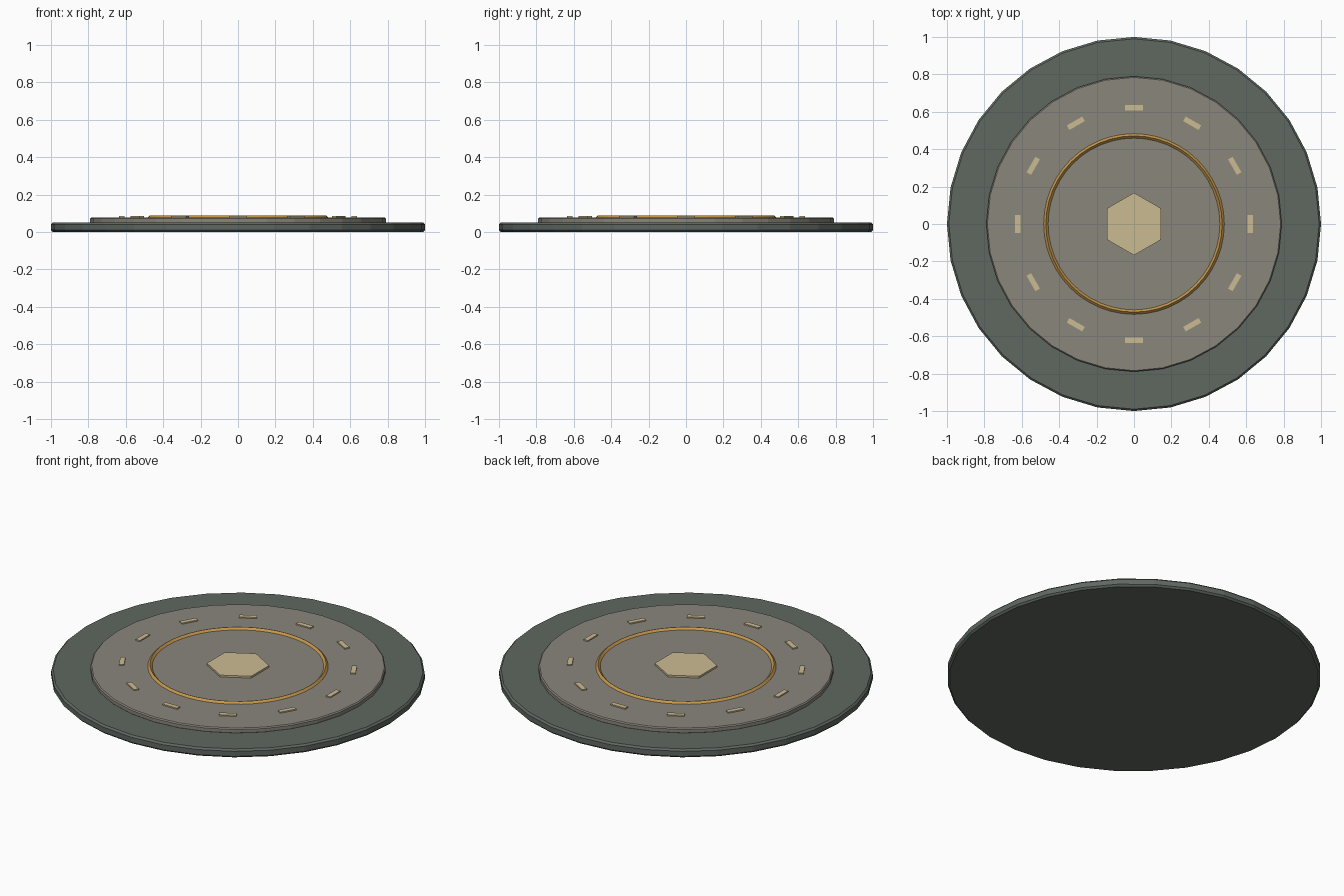
import bpy, math

if "Cube" in bpy.data.objects:
    bpy.data.objects.remove(bpy.data.objects["Cube"])


def material(name, rgb):
    m = bpy.data.materials.new(name)
    m.diffuse_color = (*rgb, 1)
    m.use_nodes = True
    m.node_tree.nodes["Principled BSDF"].inputs["Base Color"].default_value = m.diffuse_color
    return m


GREEN = material("dark grey green", (0.115, 0.138, 0.118))
TAUPE = material("warm grey", (0.255, 0.238, 0.203))
GOLD = material("gold", (0.56, 0.31, 0.07))
SAND = material("pale sand", (0.60, 0.50, 0.29))


def finish(name, mat, bevel=0):
    ob = bpy.context.object
    ob.name = name
    ob.data.materials.append(mat)
    bpy.ops.object.transform_apply(location=False, rotation=True, scale=True)
    if bevel:
        b = ob.modifiers.new("edge_bevel", 'BEVEL')
        b.width = bevel
        b.segments = 1
        b.limit_method = 'ANGLE'
        b.angle_limit = math.radians(40)
    return ob


def disc(name, sides, radius, z0, z1, mat, bevel=0):
    bpy.ops.mesh.primitive_cylinder_add(vertices=sides, radius=radius,
                                        depth=z1 - z0, location=(0, 0, (z0 + z1) / 2))
    return finish(name, mat, bevel)


# Stacked discs
disc("base_disc", 32, 1.0, 0.0, 0.05, GREEN, 0.01)
disc("upper_disc", 32, 0.79, 0.045, 0.077, TAUPE, 0.006)

# Raised ring with a diamond cross-section
bpy.ops.mesh.primitive_torus_add(major_radius=0.471, minor_radius=0.016,
                                 major_segments=48, minor_segments=4,
                                 location=(0, 0, 0.073))
finish("gold_ring", GOLD)

# Hexagonal centre plate, corners pointing along y
disc("centre_hexagon", 6, 0.167, 0.07, 0.088, SAND)

# Twelve tangential markers
for i in range(12):
    a = i * math.tau / 12
    bpy.ops.mesh.primitive_cube_add(size=1,
                                    location=(0.622 * math.cos(a), 0.622 * math.sin(a), 0.0765),
                                    rotation=(0, 0, a))
    bpy.context.object.scale = (0.028, 0.095, 0.015)
    finish(f"marker_{i + 1}", SAND)
